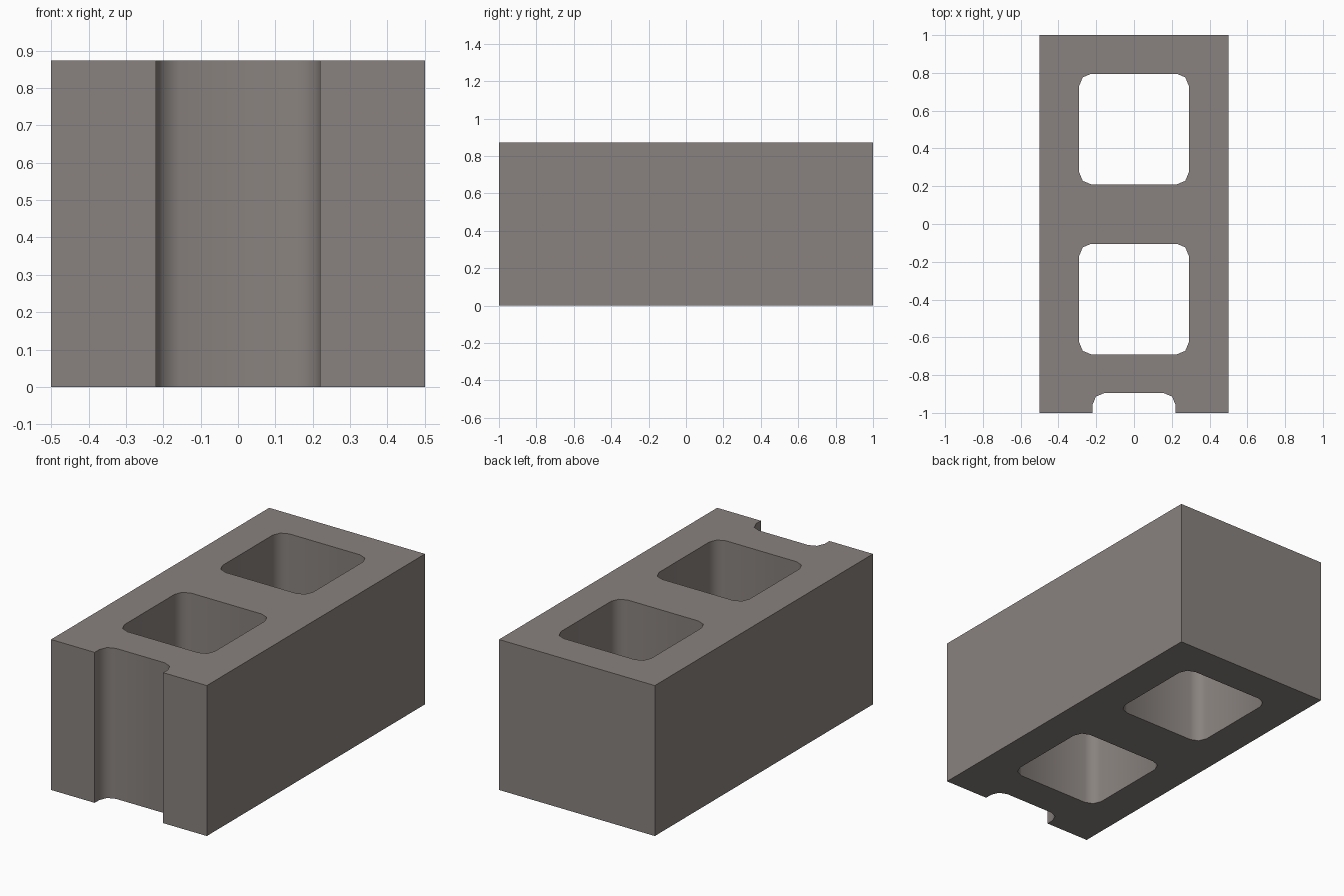
import bpy, bmesh, math
from mathutils import Vector

if "Cube" in bpy.data.objects:
    bpy.data.objects.remove(bpy.data.objects["Cube"])

HEIGHT = 0.873
R = 0.063          # rounding radius of the cores and the end groove


def corner(x, y, start, r=R, steps=2):
    """Points of a quarter arc around (x, y), beginning at angle start (degrees)."""
    return [(x + r * math.cos(math.radians(start + 90 * i / steps)),
             y + r * math.sin(math.radians(start + 90 * i / steps)))
            for i in range(steps + 1)]


def rounded_rect(w, y0, y1):
    """Rounded rectangle loop centred on x = 0."""
    a = w - R
    return (corner(a, y1 - R, 0) + corner(-a, y1 - R, 90)
            + corner(-a, y0 + R, 180) + corner(a, y0 + R, 270))


# Outer outline with the groove in the front end
GW, GY = 0.22, -0.895
groove = corner(GW - R, GY - R, 0) + corner(-(GW - R), GY - R, 90)
outline = [(0.5, -1), (0.5, 1), (-0.5, 1), (-0.5, -1), (-GW, -1)] + groove[::-1] + [(GW, -1)]

# Two hollow cores
loops = [outline, rounded_rect(0.29, 0.21, 0.795), rounded_rect(0.29, -0.69, -0.105)]

# Fill the flat section, then extrude it to full height
bm = bmesh.new()
edges = []
for loop in loops:
    vs = [bm.verts.new((x, y, 0)) for x, y in loop]
    edges += [bm.edges.new((vs[i - 1], vs[i])) for i in range(len(vs))]
bmesh.ops.triangle_fill(bm, use_beauty=True, use_dissolve=False, edges=edges, normal=Vector((0, 0, 1)))
ext = bmesh.ops.extrude_face_region(bm, geom=bm.faces[:], use_keep_orig=True)
top = [g for g in ext["geom"] if isinstance(g, bmesh.types.BMVert)]
bmesh.ops.translate(bm, verts=top, vec=(0, 0, HEIGHT))
bmesh.ops.recalc_face_normals(bm, faces=bm.faces[:])

mesh = bpy.data.meshes.new("hollow_block")
bm.to_mesh(mesh)
bm.free()
block = bpy.data.objects.new("hollow_block", mesh)
bpy.context.collection.objects.link(block)

# Concrete colour
mat = bpy.data.materials.new("concrete grey")
mat.diffuse_color = (0.25, 0.225, 0.21, 1)
mat.use_nodes = True
mat.node_tree.nodes["Principled BSDF"].inputs["Base Color"].default_value = mat.diffuse_color
mesh.materials.append(mat)

# Smooth rounded corners, sharp outer edges
bpy.context.view_layer.objects.active = block
block.select_set(True)
bpy.ops.object.shade_smooth_by_angle(angle=math.radians(50))
